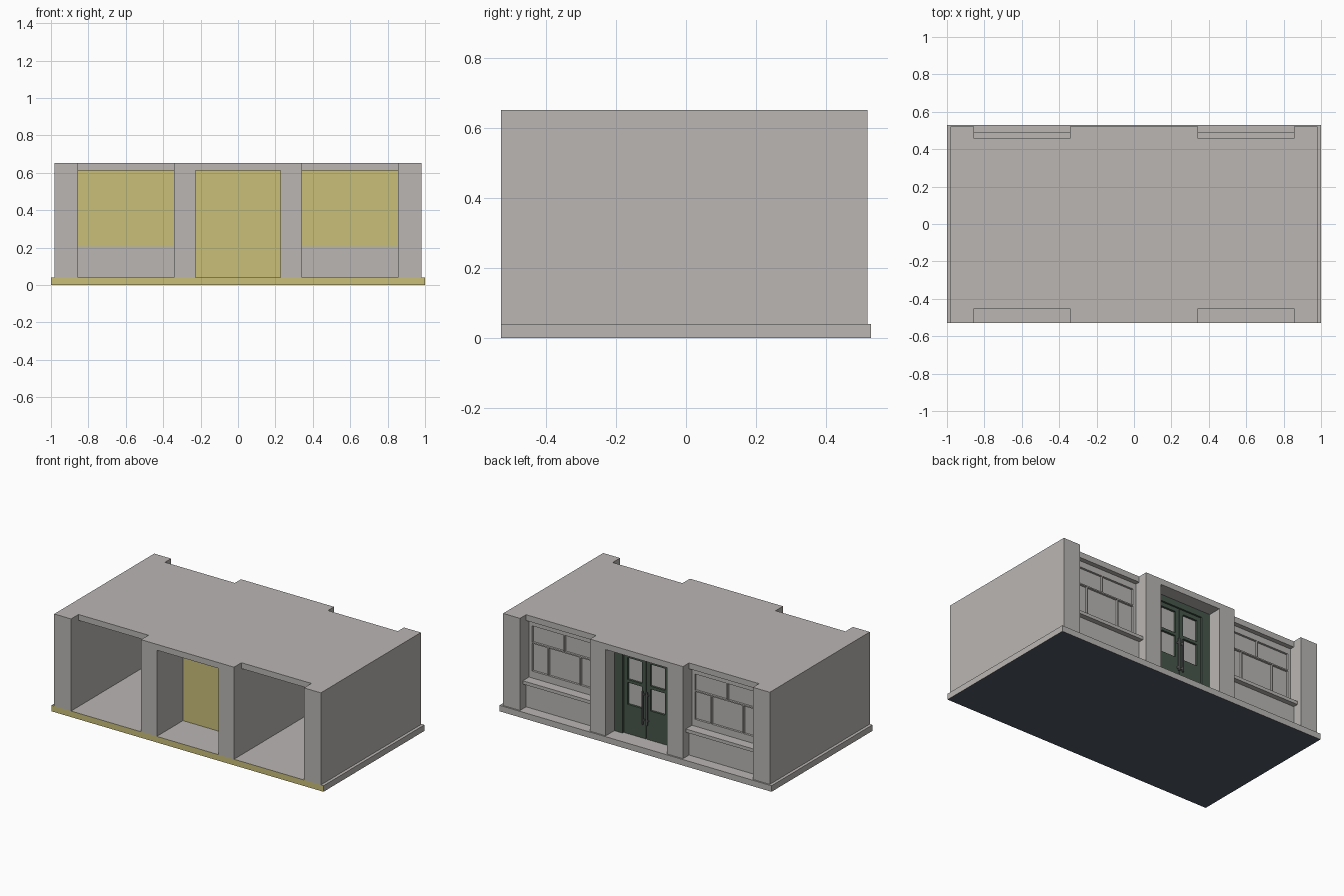
import bpy, bmesh

if "Cube" in bpy.data.objects:
    bpy.data.objects.remove(bpy.data.objects["Cube"])


def material(name, rgb):
    m = bpy.data.materials.new(name)
    m.diffuse_color = (*rgb, 1)
    m.use_nodes = True
    m.node_tree.nodes["Principled BSDF"].inputs["Base Color"].default_value = m.diffuse_color
    return m


GREY = material("stone_grey", (0.49, 0.468, 0.456))
YELLOW = material("warm_yellow", (0.58, 0.52, 0.19))
GREEN = material("dark_green", (0.062, 0.095, 0.07))
NAVY = material("dark_slate", (0.08, 0.10, 0.13))
METAL = material("handle_grey", (0.15, 0.15, 0.15))


def boxes(name, ranges, mat, front=None, bottom=None):
    """One object made of boxes (x0, x1, y0, y1, z0, z1), optional front/bottom colours."""
    bm = bmesh.new()
    for x0, x1, y0, y1, z0, z1 in ranges:
        verts = bmesh.ops.create_cube(bm, size=1)["verts"]
        for v in verts:
            v.co = (x1 if v.co.x > 0 else x0, y1 if v.co.y > 0 else y0, z1 if v.co.z > 0 else z0)
    bmesh.ops.recalc_face_normals(bm, faces=bm.faces)
    for f in bm.faces:
        f.normal_update()
        if front and f.normal.y < -0.9:
            f.material_index = 1
        elif bottom and f.normal.z < -0.9:
            f.material_index = 2
    me = bpy.data.meshes.new(name)
    bm.to_mesh(me)
    bm.free()
    for m in (mat, front or mat, bottom or mat):
        me.materials.append(m)
    ob = bpy.data.objects.new(name, me)
    bpy.context.collection.objects.link(ob)
    return ob


def mirrored(rs):
    return rs + [(-b, -a, *rest) for a, b, *rest in rs]


# Plinth with a yellow front edge and dark underside
boxes("plinth", [(-1, 1, -0.53, 0.53, 0, 0.04)], GREY, YELLOW, NAVY)

# Building body: a block with side rooms, roof notches, hall and doorway cut out
X0, X1, HEAD = 0.342, 0.856, 0.613
body = boxes("building_body", [(-0.98, 0.98, -0.53, 0.52, 0.04, 0.652)], GREY)
cuts = {
    "room_cutter": mirrored([(X0, X1, -0.7, 0.7, -0.1, HEAD)]),
    "front_notch_cutter": mirrored([(X0, X1, -0.7, -0.452, 0.3, 0.8)]),
    "back_notch_cutter": mirrored([(X0, X1, 0.456, 0.7, 0.3, 0.8)]),
    "hall_cutter": [(-0.226, 0.226, -0.7, -0.25, -0.1, HEAD)],
    "doorway_cutter": [(-0.226, 0.226, 0.40, 0.7, -0.1, HEAD)],
}
bpy.context.view_layer.objects.active = body
for name, ranges in cuts.items():
    cutter = boxes(name, ranges, GREY)
    cutter.hide_render = True
    mod = body.modifiers.new(name, 'BOOLEAN')
    mod.operation, mod.solver, mod.object = 'DIFFERENCE', 'EXACT', cutter
    bpy.ops.object.modifier_apply(modifier=mod.name)
    bpy.data.objects.remove(cutter)

# Yellow end panel of the front hall
boxes("hall_panel", [(-0.226, 0.226, -0.255, -0.25, 0.04, HEAD)], YELLOW)

# Shop windows: glass sheet (yellow inside), lower wall, sill and frame bars
PX0, PX1, PZ0, PZ1 = 0.363, 0.835, 0.272, 0.572
MID, ZM, B = 0.599, 0.459, 0.004
boxes("window_glass", mirrored([(X0, X1, 0.406, 0.411, 0.205, HEAD)]), GREY, YELLOW)
boxes("window_lower_wall", mirrored([(X0, X1, 0.408, 0.456, 0.04, 0.206)]), GREY)
boxes("window_sill", mirrored([(X0, X1, 0.408, 0.49, 0.204, 0.226)]), GREY)
Y0, Y1 = 0.409, 0.425
boxes("window_frame", mirrored([
    (X0, PX0, Y0, Y1, 0.226, HEAD),
    (PX1, X1, Y0, Y1, 0.226, HEAD),
    (PX0, PX1, Y0, Y1, 0.226, PZ0),
    (PX0, PX1, Y0, Y1, PZ1, HEAD),
    (PX0, PX1, Y0, Y1, ZM - B, ZM + B),
    (MID - B, MID + B, Y0, Y1, ZM + B, PZ1),
    (MID - 0.118 - B, MID - 0.118 + B, Y0, Y1, PZ0, ZM - B),
    (MID + 0.118 - B, MID + 0.118 + B, Y0, Y1, PZ0, ZM - B)]), GREY)

# Double door: frame, leaves, glass and pull handles
boxes("door_frame", mirrored([(0.165, 0.226, 0.395, 0.43, 0.04, HEAD)])
      + [(-0.165, 0.165, 0.395, 0.43, 0.572, HEAD)], GREEN)
boxes("door_leaf", mirrored([
    (0.003, 0.163, 0.395, 0.418, 0.04, 0.235),
    (0.003, 0.163, 0.395, 0.418, 0.545, 0.572),
    (0.003, 0.03, 0.395, 0.418, 0.235, 0.545),
    (0.137, 0.163, 0.395, 0.418, 0.235, 0.545),
    (0.03, 0.137, 0.395, 0.418, 0.38, 0.4)]), GREEN)
boxes("door_glass", mirrored([(0.028, 0.139, 0.395, 0.404, 0.233, 0.547)]), GREY)
boxes("door_handle", mirrored([
    (0.01, 0.02, 0.43, 0.44, 0.14, 0.36),
    (0.01, 0.02, 0.417, 0.431, 0.16, 0.17),
    (0.01, 0.02, 0.417, 0.431, 0.33, 0.34)]), METAL)
